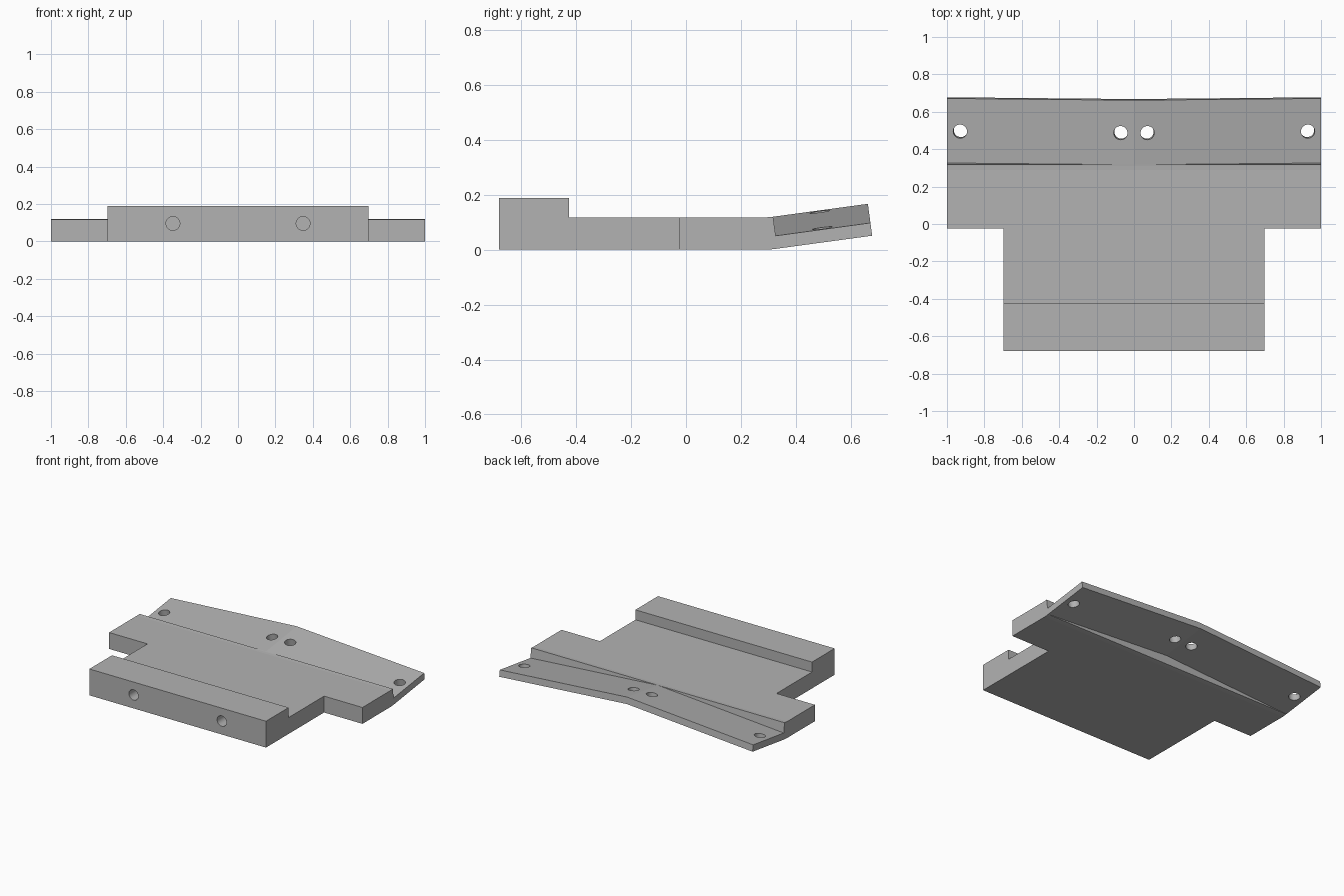
import bpy, bmesh, math
from mathutils import Vector

if "Cube" in bpy.data.objects:
    bpy.data.objects.remove(bpy.data.objects["Cube"], do_unlink=True)

grey = bpy.data.materials.new("plain grey")
grey.use_nodes = True
COLOUR = (0.45, 0.45, 0.45, 1)
grey.diffuse_color = COLOUR
grey.node_tree.nodes["Principled BSDF"].inputs["Base Color"].default_value = COLOUR

THICK, DROP, HOLE_R = 0.117, 0.07, 0.037
BEND = math.radians(7.75)
U = Vector((0, math.cos(BEND), math.sin(BEND)))    # along the tilted flange
N = Vector((0, -math.sin(BEND), math.cos(BEND)))   # square to it
PIVOT = Vector((0, 0.299, THICK))
STEP = PIVOT + U * 0.018                           # top edge of the bent lip


def finish(name, bm):
    bmesh.ops.recalc_face_normals(bm, faces=bm.faces)
    mesh = bpy.data.meshes.new(name)
    bm.to_mesh(mesh)
    bm.free()
    mesh.materials.append(grey)
    obj = bpy.data.objects.new(name, mesh)
    bpy.context.collection.objects.link(obj)
    return obj


def loft(name, sections):
    """Skin a run of matching cross-sections and cap both ends."""
    bm = bmesh.new()
    rings = [[bm.verts.new(p) for p in s] for s in sections]
    for a, b in zip(rings, rings[1:]):
        for i in range(len(a)):
            j = (i + 1) % len(a)
            bm.faces.new((a[i], a[j], b[j], b[i]))
    bm.faces.new(rings[0])
    bm.faces.new(rings[-1])
    return finish(name, bm)


def prism(name, half_width, profile):
    return loft(name, [[(x, y, z) for y, z in profile] for x in (-half_width, half_width)])


def drill(centre, axis, length):
    """Round cutter with smooth walls and flat ends."""
    bm = bmesh.new()
    bmesh.ops.create_cone(bm, cap_ends=True, segments=32, radius1=HOLE_R,
                          radius2=HOLE_R, depth=length)
    for f in bm.faces:
        f.smooth = len(f.verts) == 4
    obj = finish("hole_cutter", bm)
    obj.rotation_mode = 'QUATERNION'
    obj.rotation_quaternion = Vector((0, 0, 1)).rotation_difference(axis.normalized())
    obj.location = centre
    obj.hide_render = True
    return obj


def combine(target, other, operation):
    mod = target.modifiers.new("combine", 'BOOLEAN')
    mod.operation, mod.solver, mod.object = operation, 'EXACT', other
    bpy.context.view_layer.objects.active = target
    bpy.context.view_layer.update()
    bpy.ops.object.modifier_apply(modifier=mod.name)
    bpy.data.objects.remove(other, do_unlink=True)


# Narrow front tongue with a raised rail
plate = prism("mounting_plate", 0.697, [
    (-0.68, 0), (-0.025, 0), (-0.025, THICK), (-0.425, THICK),
    (-0.425, 0.188), (-0.68, 0.188)])

# Wide rear plate whose back edge bends upward
low_pivot = Vector((0, PIVOT.y + THICK * math.tan(BEND / 2), 0))
bend_end = [low_pivot + U * 0.01, STEP - N * THICK, STEP, PIVOT + U * 0.01]
wide = prism("wide_plate", 1, [(-0.025, 0), (low_pivot.y - 0.01, 0)]
             + [(p.y, p.z) for p in bend_end]
             + [(PIVOT.y - 0.01, THICK), (-0.025, THICK)])
combine(plate, wide, 'UNION')

# Thin tilted flange, folded down from the middle towards both ends
sections = []
for x in (-1, 0, 1):
    top = STEP - N * (DROP * abs(x)) + Vector((x, 0, 0))
    low = top - N * (THICK - DROP)
    sections.append([top - U * 0.006, low - U * 0.006, low + U * 0.348, top + U * 0.348])
combine(plate, loft("flange", sections), 'UNION')

# Holes, mirrored left and right
for side in (-1, 1):
    for x in (0.07, 0.928):
        centre = STEP + U * 0.171 - N * (DROP * x + 0.024) + Vector((side * x, 0, 0))
        combine(plate, drill(centre, N + Vector((side * DROP, 0, 0)), 0.2), 'DIFFERENCE')
    combine(plate, drill(Vector((side * 0.348, -0.68, 0.096)), Vector((0, 1, 0)), 0.3),
            'DIFFERENCE')
